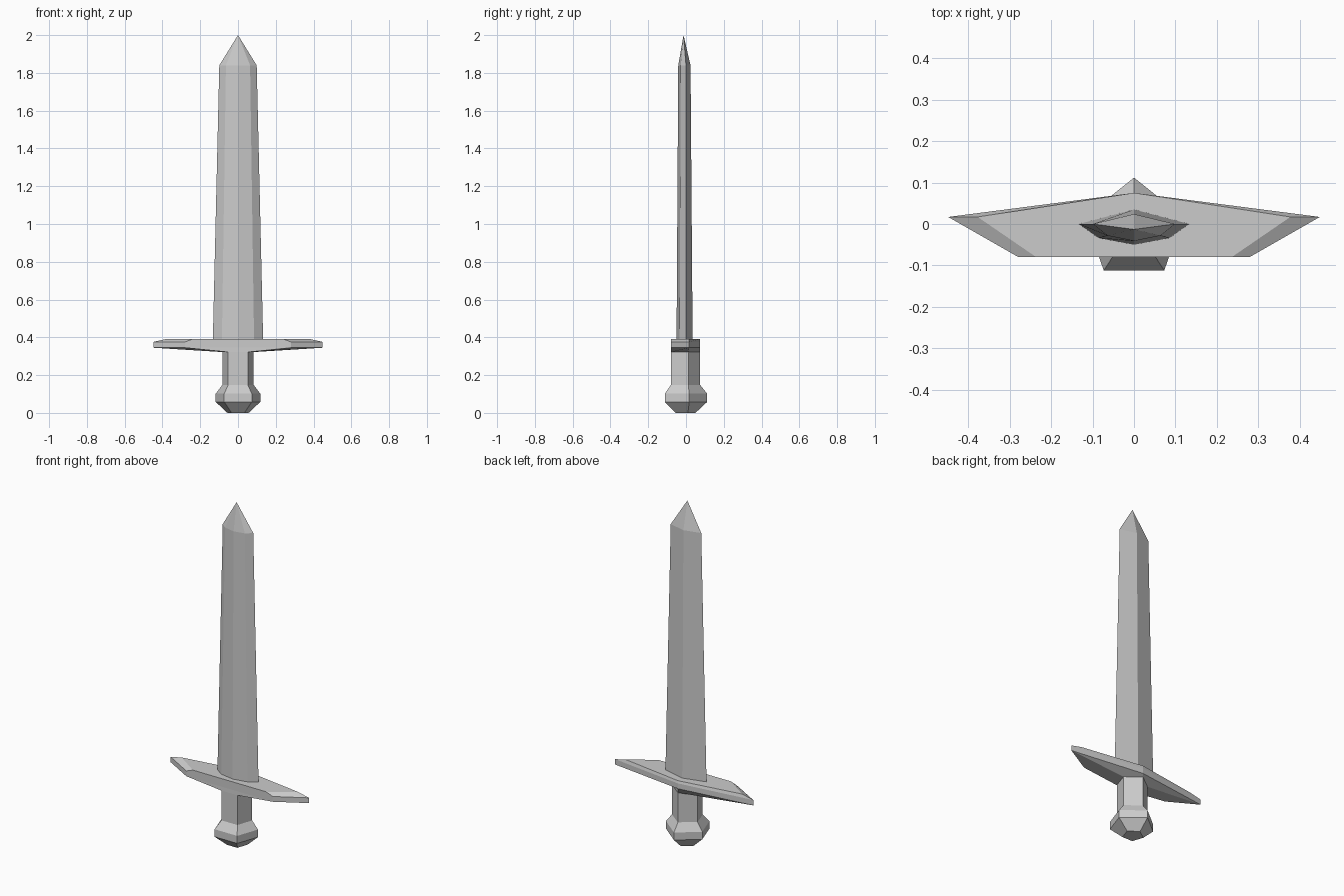
import bpy, bmesh

if "Cube" in bpy.data.objects:
    bpy.data.objects.remove(bpy.data.objects["Cube"])


def loft(name, rings, cap_start=False, cap_end=False):
    """Skin a stack of equal-count rings; a one-point ring becomes a tip."""
    bm = bmesh.new()
    loops = [[bm.verts.new(p) for p in ring] for ring in rings]
    for lo, hi in zip(loops, loops[1:]):
        n = len(lo)
        for i in range(n):
            j = (i + 1) % n
            if len(hi) == 1:
                bm.faces.new((lo[i], lo[j], hi[0]))
            else:
                bm.faces.new((lo[i], lo[j], hi[j], hi[i]))
    if cap_start:
        bm.faces.new(loops[0][::-1])
    if cap_end:
        bm.faces.new(loops[-1])
    mesh = bpy.data.meshes.new(name)
    bm.to_mesh(mesh)
    bm.free()
    obj = bpy.data.objects.new(name, mesh)
    bpy.context.collection.objects.link(obj)
    return obj


def pentagon(z, front_x, front_y, side_x, side_y, back_y):
    """Flat front, pointed sides and a pointed back."""
    return [(-front_x, front_y, z), (front_x, front_y, z), (side_x, side_y, z),
            (0, back_y, z), (-side_x, side_y, z)]


def blade_ring(z, half, bevel_x, bevel_y, front_y, back_y):
    """Three-point curved front and a shallow ridged back."""
    return [(-half, 0, z), (-bevel_x, bevel_y, z), (0, front_y, z),
            (bevel_x, bevel_y, z), (half, 0, z), (0, back_y, z)]


# Shared grip outline, from pommel to guard
grip_low = pentagon(0.148, 0.052, -0.08, 0.083, 0.012, 0.075)
grip_high = pentagon(0.322, 0.052, -0.08, 0.083, 0.012, 0.075)

# Pommel
loft("pommel", [
    pentagon(0.0, 0.034, -0.055, 0.056, 0.01, 0.05),
    pentagon(0.058, 0.073, -0.112, 0.118, 0.017, 0.112),
    pentagon(0.102, 0.073, -0.112, 0.118, 0.017, 0.112),
    grip_low], cap_start=True)

# Grip
loft("grip", [grip_low, grip_high])

# Crossguard: sloped underside, thin rim, bevelled ends
loft("crossguard", [
    grip_high,
    pentagon(0.345, 0.28, -0.079, 0.448, 0.017, 0.075),
    pentagon(0.376, 0.28, -0.079, 0.448, 0.017, 0.075),
    pentagon(0.392, 0.237, -0.079, 0.377, 0.017, 0.075)], cap_end=True)

# Blade
loft("blade", [
    blade_ring(0.392, 0.133, 0.085, -0.034, -0.05, 0.035),
    blade_ring(1.84, 0.099, 0.064, -0.028, -0.041, 0.024),
    [(0, -0.013, 2.0)]])
